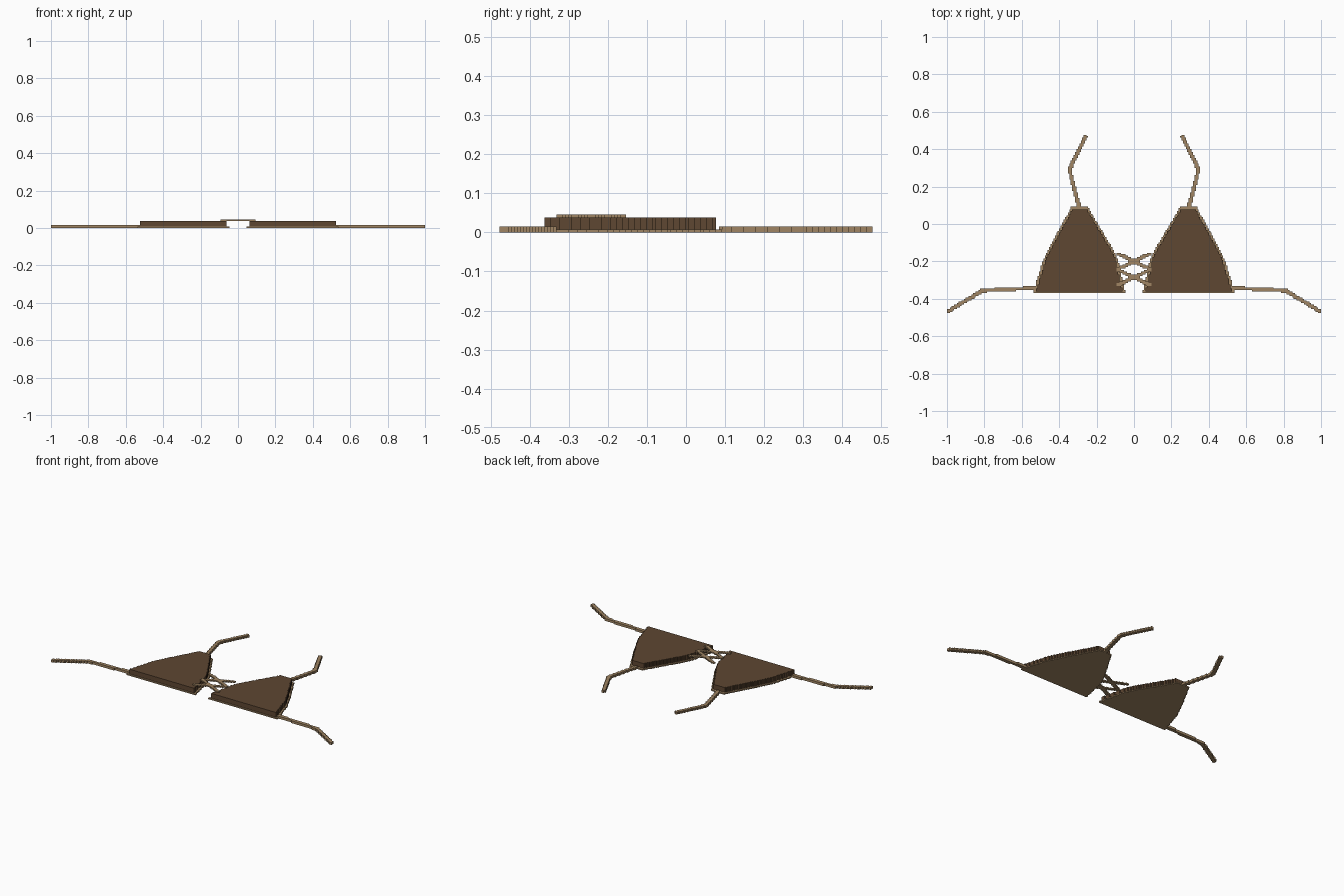
import bpy, bmesh, math
from mathutils import Vector
from mathutils.geometry import intersect_point_line

if "Cube" in bpy.data.objects:
    bpy.data.objects.remove(bpy.data.objects["Cube"])

U = 1 / 130  # size of one block


def material(name, rgb):
    m = bpy.data.materials.new(name)
    m.diffuse_color = (*rgb, 1)
    m.use_nodes = True
    m.node_tree.nodes["Principled BSDF"].inputs["Base Color"].default_value = m.diffuse_color
    return m


brown = material("dark brown cloth", (0.112, 0.063, 0.032))
tan = material("tan trim", (0.352, 0.235, 0.125))


def slab(name, inside, box, z0, z1, mat, side=1):
    """Stepped block slab covering every cell whose centre passes inside(x, y)."""
    bm = bmesh.new()
    verts = {}

    def vert(i, j):
        if (i, j) not in verts:
            verts[i, j] = bm.verts.new((i * U, j * U, z0 * U))
        return verts[i, j]

    x0, x1, y0, y1 = [round(v / U) for v in box]
    for i in range(x0, x1):
        for j in range(y0, y1):
            if inside((i + 0.5) * U, (j + 0.5) * U):
                bm.faces.new([vert(i, j), vert(i + 1, j), vert(i + 1, j + 1), vert(i, j + 1)])
    top = bmesh.ops.extrude_face_region(bm, geom=bm.faces[:], use_keep_orig=True)["geom"]
    bmesh.ops.translate(bm, verts=[g for g in top if isinstance(g, bmesh.types.BMVert)],
                        vec=(0, 0, (z1 - z0) * U))
    for v in bm.verts:
        v.co.x *= side
    bmesh.ops.recalc_face_normals(bm, faces=bm.faces[:])
    me = bpy.data.meshes.new(name)
    bm.to_mesh(me)
    bm.free()
    me.materials.append(mat)
    ob = bpy.data.objects.new(name, me)
    bpy.context.collection.objects.link(ob)
    return ob


def lerp(y, table):
    for (ya, a), (yb, b) in zip(table, table[1:]):
        if ya <= y <= yb:
            return a + (b - a) * (y - ya) / (yb - ya)


# cup outline: inner and outer edge by height
INNER = [(-0.372, 0.046), (-0.19, 0.085), (-0.13, 0.115), (0.095, 0.25)]
OUTER = [(-0.372, 0.54), (-0.19, 0.485), (-0.13, 0.455), (0.095, 0.333)]


def cup(inset, low, high):
    def inside(x, y):
        return low < y < high and lerp(y, INNER) + inset < x < lerp(y, OUTER) - inset
    return inside


def band(points, radius=0.0105):
    """Cells lying close to a polyline."""
    pts = [Vector(p) for p in points]

    def inside(x, y):
        p = Vector((x, y))
        for a, b in zip(pts, pts[1:]):
            q, t = intersect_point_line(p, a, b)
            q = a + (b - a) * min(1, max(0, t))
            if (p - q.to_2d()).length < radius:
                return True
        return False
    return inside


for side, label in ((1, "right"), (-1, "left")):
    # trim plate with the thick cup on top
    slab(f"{label}_cup_trim", cup(0, -0.371, 0.094), (0, 0.6, -0.4, 0.12), 0, 1, tan, side)
    slab(f"{label}_cup", cup(0.013, -0.363, 0.077), (0, 0.6, -0.4, 0.12), 1, 5, brown, side)
    # straps
    slab(f"{label}_neck_strap", band([(0.295, 0.095), (0.345, 0.29), (0.26, 0.468)]),
         (0.2, 0.4, 0.05, 0.48), 0, 2, tan, side)
    slab(f"{label}_back_strap", band([(0.53, -0.342), (0.81, -0.356), (0.992, -0.466)]),
         (0.5, 1.0, -0.48, -0.3), 0, 2, tan, side)

# crossed laces between the cups
for n, (a, b) in enumerate(((-0.16, -0.24), (-0.245, -0.325))):
    one, two = band([(-0.083, a), (0.083, b)], 0.0095), band([(-0.083, b), (0.083, a)], 0.0095)
    slab(f"crossed_lace_{n + 1}", lambda x, y: one(x, y) or two(x, y),
         (-0.1, 0.1, -0.36, -0.12), 5, 6, tan)
